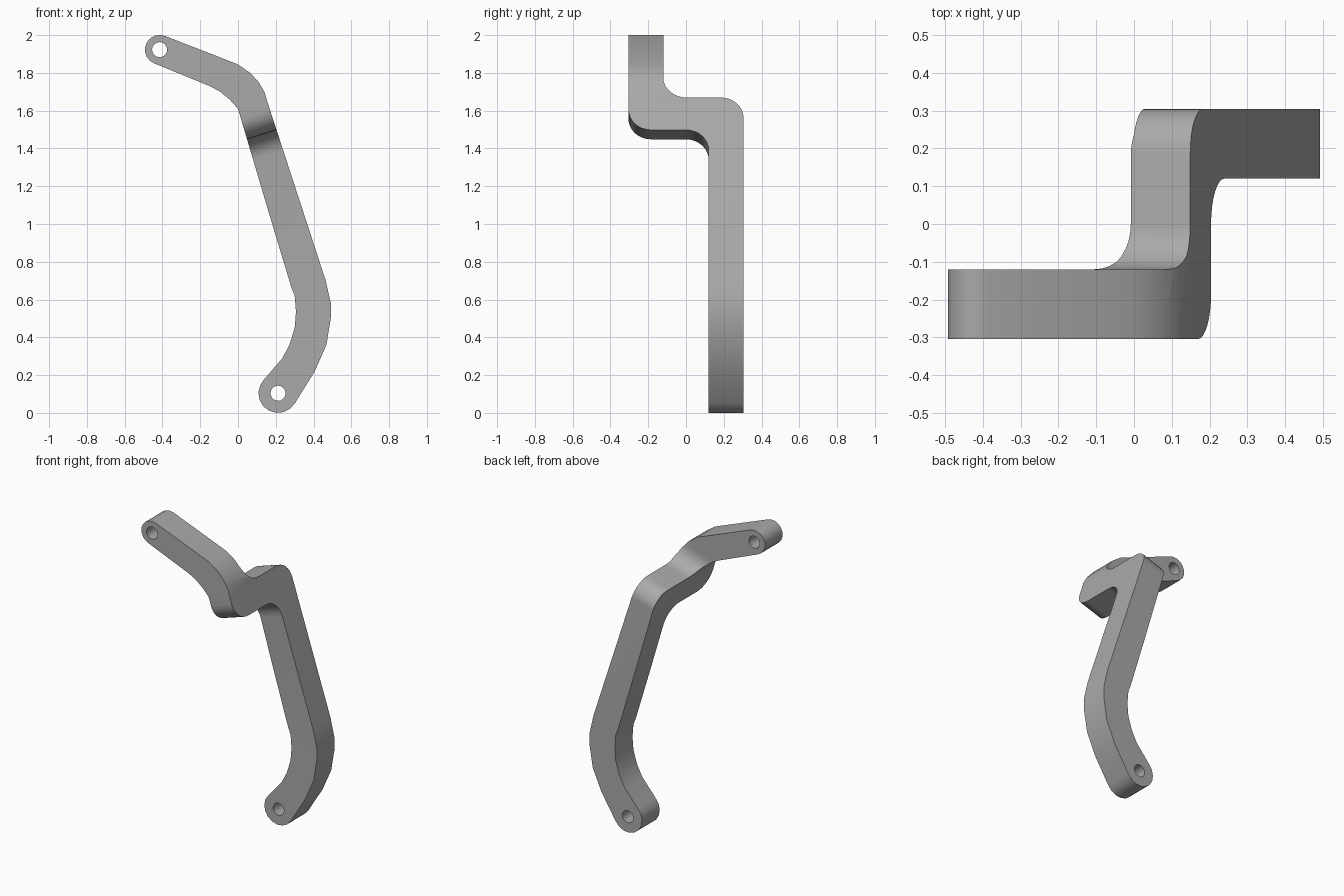
import bpy, bmesh
from math import cos, sin, pi, radians
from mathutils import Vector

if "Cube" in bpy.data.objects:
    bpy.data.objects.remove(bpy.data.objects["Cube"], do_unlink=True)

grey = bpy.data.materials.new("plain grey")
grey.use_nodes = True
grey.diffuse_color = (0.4, 0.4, 0.4, 1)
grey.node_tree.nodes["Principled BSDF"].inputs["Base Color"].default_value = (0.4, 0.4, 0.4, 1)


def prism(name, points, sweep):
    """Extrude a closed planar outline along a vector."""
    bm = bmesh.new()
    face = bm.faces.new([bm.verts.new(p) for p in points])
    grown = bmesh.ops.extrude_face_region(bm, geom=[face])
    bmesh.ops.translate(bm, vec=sweep, verts=[v for v in grown["geom"] if isinstance(v, bmesh.types.BMVert)])
    bmesh.ops.recalc_face_normals(bm, faces=bm.faces)
    mesh = bpy.data.meshes.new(name)
    bm.to_mesh(mesh)
    bm.free()
    mesh.materials.append(grey)
    obj = bpy.data.objects.new(name, mesh)
    bpy.context.collection.objects.link(obj)
    return obj


def arc(centre, radius, start, end, steps):
    """Points on an arc, angles in degrees."""
    angles = [radians(start + (end - start) * i / steps) for i in range(steps + 1)]
    return [(centre[0] + radius * cos(a), centre[1] + radius * sin(a)) for a in angles]


def combine(target, tool, operation):
    mod = target.modifiers.new(operation.lower(), "BOOLEAN")
    mod.operation, mod.object, mod.solver = operation, tool, "EXACT"
    bpy.context.view_layer.objects.active = target
    bpy.ops.object.modifier_apply(modifier=mod.name)
    bpy.data.objects.remove(tool, do_unlink=True)


# Bent outline of the lever seen from the front, with round ends
top_pin, low_pin = (-0.415, 1.923), (0.212, 0.104)
right_edge = [(0, 1.845), (0.065, 1.8), (0.11, 1.75), (0.14, 1.7), (0.156, 1.645),
              (0.463, 0.705), (0.492, 0.58), (0.492, 0.505), (0.468, 0.36), (0.405, 0.217)]
left_edge = [(0.235, 0.29), (0.272, 0.36), (0.3, 0.45), (0.307, 0.535), (0.3, 0.62),
             (0.283, 0.663), (0.177, 1.013), (0, 1.61), (-0.045, 1.66), (-0.098, 1.703), (-0.15, 1.73)]
outline = (arc(top_pin, 0.078, 250, 68, 9) + right_edge
           + arc(low_pin, 0.104, -30, -226, 9) + left_edge)
lever = prism("cranked_lever", [(x, -0.5, z) for x, z in outline], Vector((0, 1, 0)))

# Stepped side outline, swept square to the long arm
front, inner, radius = -0.305, 0.12, 0.12
low, high = 1.433, 1.622
step = [(front, 3)]
step += arc((front + radius, low + radius), radius, 180, 270, 8)
step += arc((inner - radius, low - radius), radius, 90, 0, 8)
step += [(inner, -1), (-front, -1)]
step += arc((-front - radius, high - radius), radius, 0, 90, 8)
step += arc((radius - inner, high + radius), radius, 270, 180, 8)
step += [(-inner, 3)]
slope = 0.32
side = prism("step_cutter", [(-1, y, z - slope) for y, z in step], Vector((2, 0, 2 * slope)))
combine(lever, side, "INTERSECT")

# Pin holes through both ends
for pin in (top_pin, low_pin):
    ring = arc(pin, 0.04, 0, 360, 16)[:-1]
    hole = prism("hole_cutter", [(x, -1, z) for x, z in ring], Vector((0, 2, 0)))
    combine(lever, hole, "DIFFERENCE")

# Smooth bends with crisp rims
bpy.ops.object.select_all(action="DESELECT")
lever.select_set(True)
bpy.context.view_layer.objects.active = lever
bpy.ops.object.shade_smooth_by_angle(angle=pi / 6)
